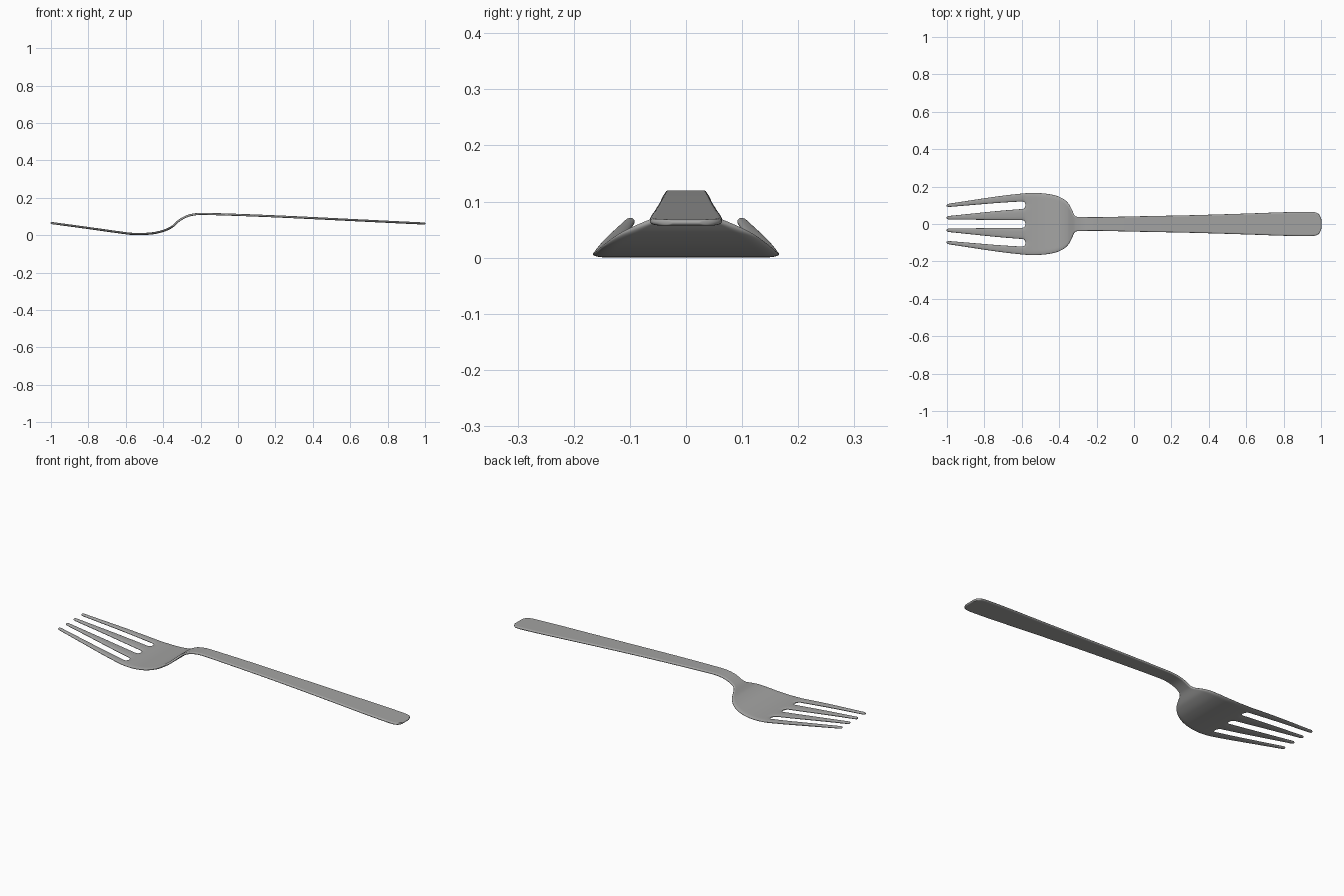
import bpy, bmesh, math

if "Cube" in bpy.data.objects:
    bpy.data.objects.remove(bpy.data.objects["Cube"])

# Height of the mid-surface along the length, and half-width of the outline
HEIGHT = [(-1.01, .067), (-.8, .0385), (-.62, .0135), (-.57, .0075), (-.52, .006), (-.46, .010),
          (-.40, .023), (-.353, .045), (-.31, .082), (-.257, .107), (-.2, .1145),
          (-.15, .1135), (1.01, .062)]
WIDTH = [(-1.01, .106), (-.62, .161), (-.54, .167), (-.48, .164), (-.42, .153), (-.38, .136),
         (-.352, .112), (-.337, .086), (-.326, .058), (-.316, .043), (-.3, .038), (-.2, .037),
         (0, .041), (.3, .047), (.6, .056), (.9, .065), (.955, .0645), (.975, .061),
         (.988, .053), (.996, .042), (1.002, .025)]
SLOT_END, SLOT_R = -.578, .02


def smooth(points, x):
    """Monotone cubic interpolation through (x, value) points."""
    n = len(points)
    x = min(max(x, points[0][0]), points[-1][0])
    d = [(points[i + 1][1] - points[i][1]) / (points[i + 1][0] - points[i][0]) for i in range(n - 1)]

    def tangent(i):
        if i == 0 or i == n - 1:
            return d[0] if i == 0 else d[-1]
        a, b = d[i - 1], d[i]
        return 2 * a * b / (a + b) if a * b > 0 else 0

    i = next(k for k in range(n - 1) if x <= points[k + 1][0])
    w = points[i + 1][0] - points[i][0]
    t = (x - points[i][0]) / w
    return (points[i][1] * (1 + 2 * t) * (1 - t) ** 2 + tangent(i) * w * t * (1 - t) ** 2
            + points[i + 1][1] * t * t * (3 - 2 * t) + tangent(i + 1) * w * t * t * (t - 1))


def slot_half(x):
    """Half-width of the gaps between tines, with a round inner end."""
    if x >= SLOT_END - 1e-6:
        return 0
    h = .024 - .0045 * (x + 1) / .42
    u = max(0, (x - SLOT_END + SLOT_R) / SLOT_R)
    return h * math.sqrt(1 - u * u)


def span(a, b, n):
    return [a + (b - a) * i / n for i in range(n)]


# Stations along the length, denser at the curved places
stations = (span(-1.002, -.985, 4) + span(-.985, SLOT_END - SLOT_R, 16)
            + [SLOT_END - SLOT_R * math.cos(math.pi / 2 * i / 6) for i in range(6)]
            + span(SLOT_END, -.42, 10) + span(-.42, -.29, 18) + span(-.29, -.15, 8)
            + span(-.15, .92, 14) + span(.92, .97, 4) + span(.97, 1.002, 6) + [1.002])

# Four strips: separate tines that merge into bowl, neck and crowned handle
bm = bmesh.new()
CUTS = 4
for k in range(4):
    rows = []
    for x in stations:
        hw, gap, z = smooth(WIDTH, x), slot_half(x), smooth(HEIGHT, x)
        edges = [f * hw for f in (-1, -.615, 0, .615, 1)]
        lo = edges[k] + (gap if k > 0 else 0)
        hi = edges[k + 1] - (gap if k < 3 else 0)
        if x < -.985:  # rounded tine tip
            u = (-.985 - x) / .017
            f = math.sqrt(1 - .8 * u * u)
            mid = (lo + hi) / 2
            lo, hi = mid + (lo - mid) * f, mid + (hi - mid) * f
        row = []
        for j in range(CUTS + 1):
            y = lo + (hi - lo) * j / CUTS
            row.append(bm.verts.new((x, y, z)))
        rows.append(row)
    for a, b in zip(rows, rows[1:]):
        for j in range(CUTS):
            bm.faces.new((a[j], b[j], b[j + 1], a[j + 1]))
bmesh.ops.remove_doubles(bm, verts=bm.verts, dist=1e-5)
bmesh.ops.recalc_face_normals(bm, faces=bm.faces)
for face in bm.faces:
    face.smooth = True

mesh = bpy.data.meshes.new("fork")
bm.to_mesh(mesh)
rim = [v.index for v in bm.verts if v.is_boundary]
inner = [v.index for v in bm.verts if not v.is_boundary]
bm.free()
fork = bpy.data.objects.new("fork", mesh)
bpy.context.collection.objects.link(fork)

# Sheet thickness, thinner along the rims and softly rounded
group = fork.vertex_groups.new(name="body")
group.add(inner, 1.0, 'REPLACE')
group.add(rim, 0.5, 'REPLACE')
solid = fork.modifiers.new("thickness", 'SOLIDIFY')
solid.thickness = .0115
solid.offset = 0
solid.vertex_group = "body"
sub = fork.modifiers.new("rounding", 'SUBSURF')
sub.levels = sub.render_levels = 2

# Dark grey steel
steel = bpy.data.materials.new("steel")
steel.diffuse_color = (.37, .37, .365, 1)
steel.use_nodes = True
steel.node_tree.nodes["Principled BSDF"].inputs["Base Color"].default_value = steel.diffuse_color
mesh.materials.append(steel)
